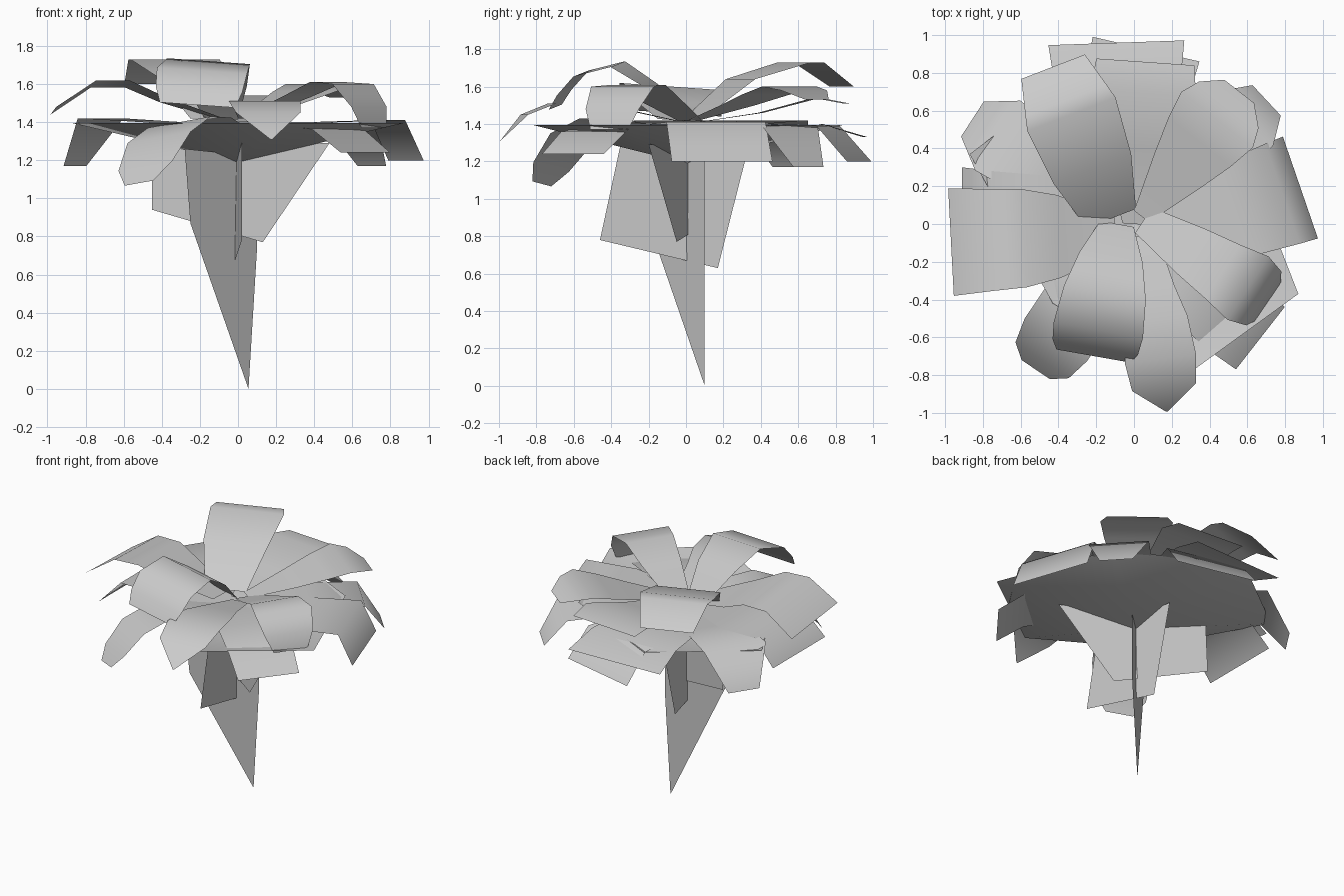
import bpy
from math import radians, cos, sin


def sheet(name, verts, faces, smooth=False):
    me = bpy.data.meshes.new(name)
    me.from_pydata(verts, [], faces)
    me.polygons.foreach_set("use_smooth", [smooth] * len(me.polygons))
    ob = bpy.data.objects.new(name, me)
    bpy.context.collection.objects.link(ob)
    return ob


def petal(name, heading, base, rows, roll=0):
    """Strip running out along heading; each row is (distance, height, half width)."""
    a = radians(heading)
    verts = []
    for r, z, w in rows:
        x, y = base[0] + r * cos(a), base[1] + r * sin(a)
        for s in (w, -w):
            verts.append((x + s * sin(a), y - s * cos(a), z - s * roll))
    faces = [(i, i + 2, i + 3, i + 1) for i in range(0, len(verts) - 2, 2)]
    return sheet(name, verts, faces, True)


def lower_petal(name, heading, base, length, tip_z, crease, crease_z, width, tip_width):
    """Lower petals spread over the calyx, then fold down at the crease."""
    petal(name, heading, base, [
        (0, 1.36, 0.08), (crease * 0.55, 1.40, width * 0.9), (crease, crease_z, width),
        (length, tip_z, tip_width)])


# Upper ring of arched petals
petal("upper_petal_front", 260, (-0.09, 0.0), [
    (0, 1.42, .09), (.18, 1.60, .17), (.37, 1.72, .22), (.57, 1.67, .24),
    (.66, 1.57, .23), (.71, 1.49, .2)], -.07)
petal("upper_petal_front_right", 277, (0.06, -0.06), [
    (0, 1.42, .06), (.28, 1.48, .12), (.45, 1.51, .17), (.66, 1.51, .19),
    (.81, 1.45, .17), (.94, 1.31, .005)])
petal("upper_petal_right", -33, (0.05, 0.02), [
    (0, 1.42, .08), (.3, 1.53, .14), (.5, 1.61, .17), (.66, 1.60, .2),
    (.76, 1.48, .17), (.79, 1.37, .12)])
petal("upper_petal_back_right", 52, (0.04, 0.04), [
    (0, 1.42, .05), (.3, 1.50, .15), (.5, 1.56, .21), (.65, 1.60, .24),
    (.75, 1.58, .2), (.84, 1.53, .1)])
petal("upper_petal_back", 86, (0.0, 0.0), [
    (0, 1.40, .06), (.4, 1.46, .2), (.7, 1.54, .28), (.86, 1.51, .26)])
petal("upper_petal_back_left", 111, (-0.12, 0.03), [
    (0, 1.42, .14), (.28, 1.64, .22), (.59, 1.73, .25), (.67, 1.73, .23),
    (.86, 1.60, .18)])
petal("upper_petal_left", 183, (-0.1, -0.05), [
    (0, 1.42, .1), (.3, 1.52, .22), (.48, 1.60, .26), (.66, 1.60, .27),
    (.87, 1.46, .285)], .07)

# Shallow six-sided calyx spreading under the petals
rim = [(.87, -.37), (.55, .45), (-.25, .84), (-.87, .37), (-.43, -.42), (.25, -.82)]
sheet("calyx", [(x, y, 1.395) for x, y in rim] + [(0, 0, 1.19)],
      [(i, (i + 1) % 6, 6) for i in range(6)], True)

# Lower ring of drooping petals
lower_petal("lower_petal_left", 180, (0, 0), .91, 1.25, .75, 1.42, .28, .3)
lower_petal("lower_petal_back_left", 147, (0, 0), 1.02, 1.17, .86, 1.42, .22, .11)
lower_petal("lower_petal_back", 92, (-0.06, 0), .96, 1.33, .72, 1.40, .33, .36)
lower_petal("lower_petal_back_under", 77, (-0.15, 0), .95, 1.20, .78, 1.39, .28, .29)
lower_petal("lower_petal_back_right", 43, (0, 0), .96, 1.17, .82, 1.38, .2, .11)
lower_petal("lower_petal_right", 19, (0.03, -0.1), .9, 1.20, .8, 1.41, .28, .285)
lower_petal("lower_petal_front_right", -38, (-0.04, -0.05), .9, 1.24, .72, 1.36, .22, .21)
petal("lower_petal_front_left", 236, (0, 0), [
    (0, 1.36, .06), (.3, 1.40, .16), (.55, 1.40, .2), (.74, 1.32, .2),
    (.87, 1.17, .17), (.93, 1.08, .09)], .15)

# Crossed blades forming the stem
sheet("stem_blade_long", [(.055, .1, 0), (.1, .1, .74), (.1, .1, 1.22),
                          (-.28, -.22, 1.26), (-.25, -.2, .87)], [(0, 1, 2, 3, 4)])
sheet("stem_blade_side", [(-.03, .17, .63), (-.03, .33, 1.26),
                          (.02, -.35, 1.29), (.02, -.46, .78)], [(0, 1, 2, 3)])
sheet("stem_blade_cross", [(.13, -.05, .77), (.48, -.2, 1.29),
                           (-.45, .2, 1.3), (-.45, .22, .94)], [(0, 1, 2, 3)])
